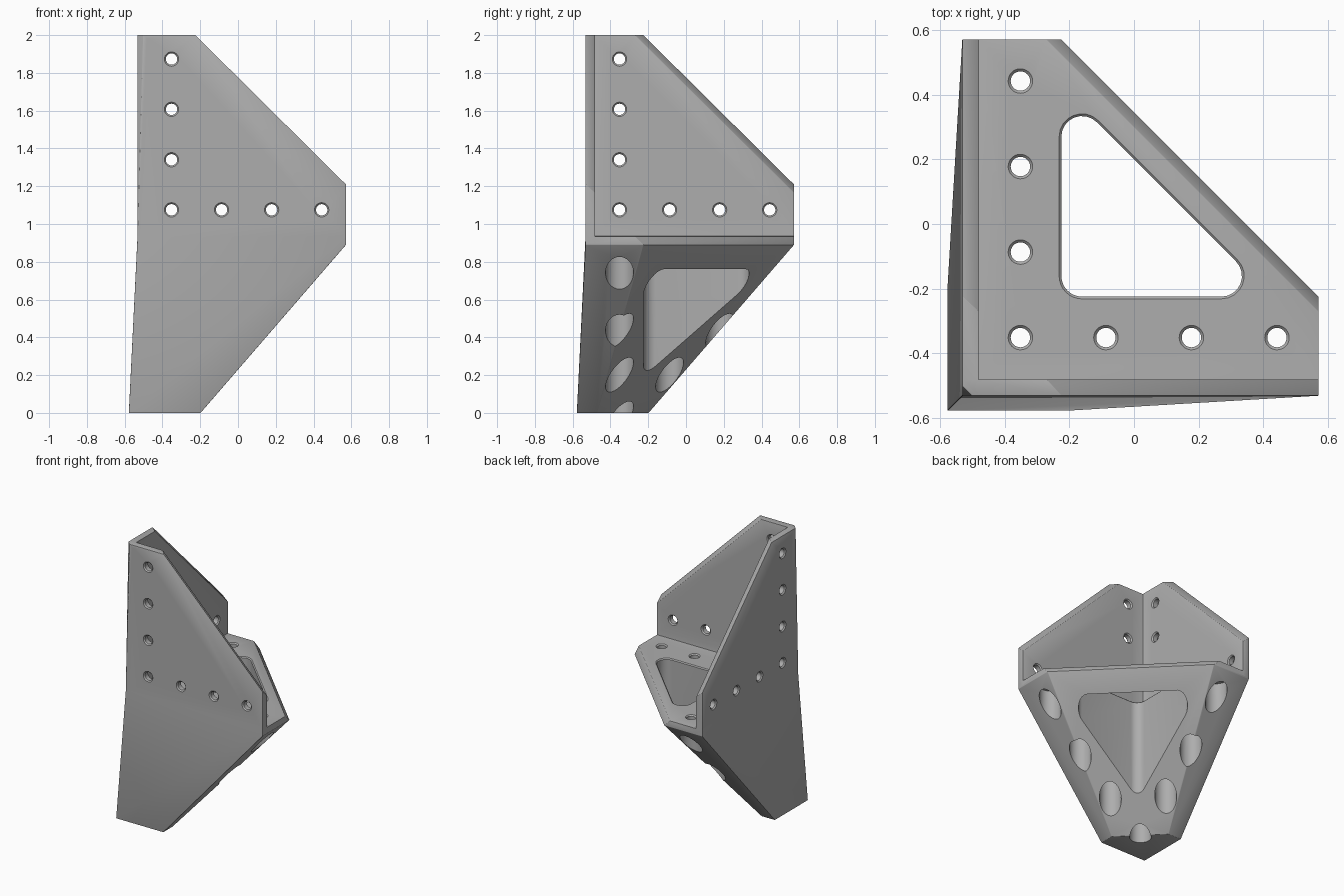
import bpy, bmesh, math
from mathutils import Vector

if "Cube" in bpy.data.objects:
    bpy.data.objects.remove(bpy.data.objects["Cube"])

OUT, INN, END = -0.532, -0.482, 0.572      # outer wall face, inner wall face, far ends
FLOOR, RIM = 0.935, 0.89                   # floor top, lower edge of floor plate
HOLES = [-0.352, -0.087, 0.178, 0.443]     # bolt spacing along each plate

grey = bpy.data.materials.new("grey")
grey.diffuse_color = (0.42, 0.42, 0.42, 1)
grey.use_nodes = True
grey.node_tree.nodes["Principled BSDF"].inputs["Base Color"].default_value = grey.diffuse_color


def make_object(name, bm, helper=False):
    bmesh.ops.recalc_face_normals(bm, faces=bm.faces)
    mesh = bpy.data.meshes.new(name)
    bm.to_mesh(mesh)
    bm.free()
    mesh.materials.append(grey)
    ob = bpy.data.objects.new(name, mesh)
    bpy.context.collection.objects.link(ob)
    ob.hide_render = helper
    if helper:
        ob.hide_set(True)
    return ob


def hull(name, points, helper=False):
    bm = bmesh.new()
    for p in points:
        bm.verts.new(p)
    res = bmesh.ops.convex_hull(bm, input=bm.verts)
    junk = {v for v in res["geom_interior"] + res["geom_unused"]
            if isinstance(v, bmesh.types.BMVert)}
    bmesh.ops.delete(bm, geom=list(junk), context='VERTS')
    bmesh.ops.dissolve_limit(bm, angle_limit=0.005, verts=bm.verts, edges=bm.edges)
    return make_object(name, bm, helper)


def swap(p):
    return (p[1], p[0], p[2])


def add_rings(bm, rings):
    """Closed solid skinned through matching rings of points."""
    loops = [[bm.verts.new(p) for p in ring] for ring in rings]
    n = len(loops[0])
    for a, b in zip(loops, loops[1:]):
        for i in range(n):
            bm.faces.new((a[i], a[(i + 1) % n], b[(i + 1) % n], b[i]))
    bm.faces.new(loops[0][::-1])
    bm.faces.new(loops[-1])


def circle(r, n=32):
    return [(r * math.cos(2 * math.pi * i / n), r * math.sin(2 * math.pi * i / n))
            for i in range(n)]


# Tapered base with the floor plate on top
def outline(corner, size, short, z):
    c, e, s = corner, corner + size, corner + short
    return [(c, c, z), (e, c, z), (e, s, z), (s, e, z), (c, e, z)]


base = hull("bracket", outline(-0.578, 0.38, 0.107, 0)
            + outline(OUT, END - OUT, 0.307, RIM)
            + outline(OUT, END - OUT, 0.26, FLOOR))

# Upright walls: sloped edge leans inward, outer corner is chamfered
wall = [(OUT, OUT, FLOOR), (END, OUT, FLOOR), (OUT, OUT, 0.9), (END, OUT, 0.9),
        (OUT, INN, 0.9), (END, INN, 0.9),
        (END, OUT, 1.21), (END, INN, 1.165),
        (-0.225, OUT, 2), (-0.27, INN, 2), (OUT, INN, 2)]
for z in (1.14, 2):
    wall += [(OUT + 0.03, OUT, z), (OUT, OUT + 0.03, z)]
front_wall = hull("front_wall", wall, True)
left_wall = hull("left_wall", [swap(p) for p in wall], True)

# Cutters: stepped floor bores, wall bolt holes, triangular window
bm = bmesh.new()
bore = [(0.074, -0.1), (0.074, 0.885), (0.03, 0.885), (0.03, FLOOR - 0.008),
        (0.038, FLOOR), (0.038, 1.0)]
for x, y in [(h, HOLES[0]) for h in HOLES] + [(HOLES[0], h) for h in HOLES[1:]]:
    add_rings(bm, [[(x + a, y + b, z) for a, b in circle(r)] for r, z in bore])

bolt = [(0.038, OUT - 0.03), (0.038, OUT), (0.03, OUT + 0.008),
        (0.03, INN - 0.008), (0.038, INN), (0.038, INN + 0.03)]
heights = [1.075, 1.34, 1.607, 1.873]
for u, w in [(h, heights[0]) for h in HOLES] + [(HOLES[0], h) for h in heights[1:]]:
    rings = [[(u + a, v, w + b) for a, b in circle(r)] for r, v in bolt]
    add_rings(bm, rings)
    add_rings(bm, [[swap(p) for p in ring] for ring in rings])


def window(grow, z, r=0.064, lo=-0.225, hi=0.425):
    far = hi - r * (1 + math.sqrt(2))
    pts = []
    for cx, cy, a0, a1 in [(lo + r, lo + r, 180, 270), (far, lo + r, 270, 405),
                           (lo + r, far, 45, 180)]:
        for i in range(9):
            a = math.radians(a0 + (a1 - a0) * i / 8)
            pts.append((cx + (r + grow) * math.cos(a), cy + (r + grow) * math.sin(a), z))
    return pts


add_rings(bm, [window(0, -0.1), window(0, FLOOR - 0.007),
               window(0.007, FLOOR), window(0.007, 1.0)])
cutters = make_object("hole_cutters", bm, True)


# Join plates, soften the edges, then cut the holes
def boolean(ob, other, operation):
    m = ob.modifiers.new(operation.lower(), 'BOOLEAN')
    m.operation, m.object, m.solver = operation, other, 'EXACT'


boolean(base, front_wall, 'UNION')
boolean(base, left_wall, 'UNION')
bevel = base.modifiers.new("soft_edges", 'BEVEL')
bevel.width, bevel.segments = 0.007, 2
bevel.limit_method, bevel.angle_limit = 'ANGLE', math.radians(25)
boolean(base, cutters, 'DIFFERENCE')

# Bake the result and shade it
bpy.context.view_layer.update()
final = bpy.data.meshes.new_from_object(
    base.evaluated_get(bpy.context.evaluated_depsgraph_get()))
base.modifiers.clear()
base.data = final
for helper in (front_wall, left_wall, cutters):
    bpy.data.objects.remove(helper)
bpy.context.view_layer.objects.active = base
base.select_set(True)
bpy.ops.object.shade_smooth_by_angle(angle=math.radians(30))
